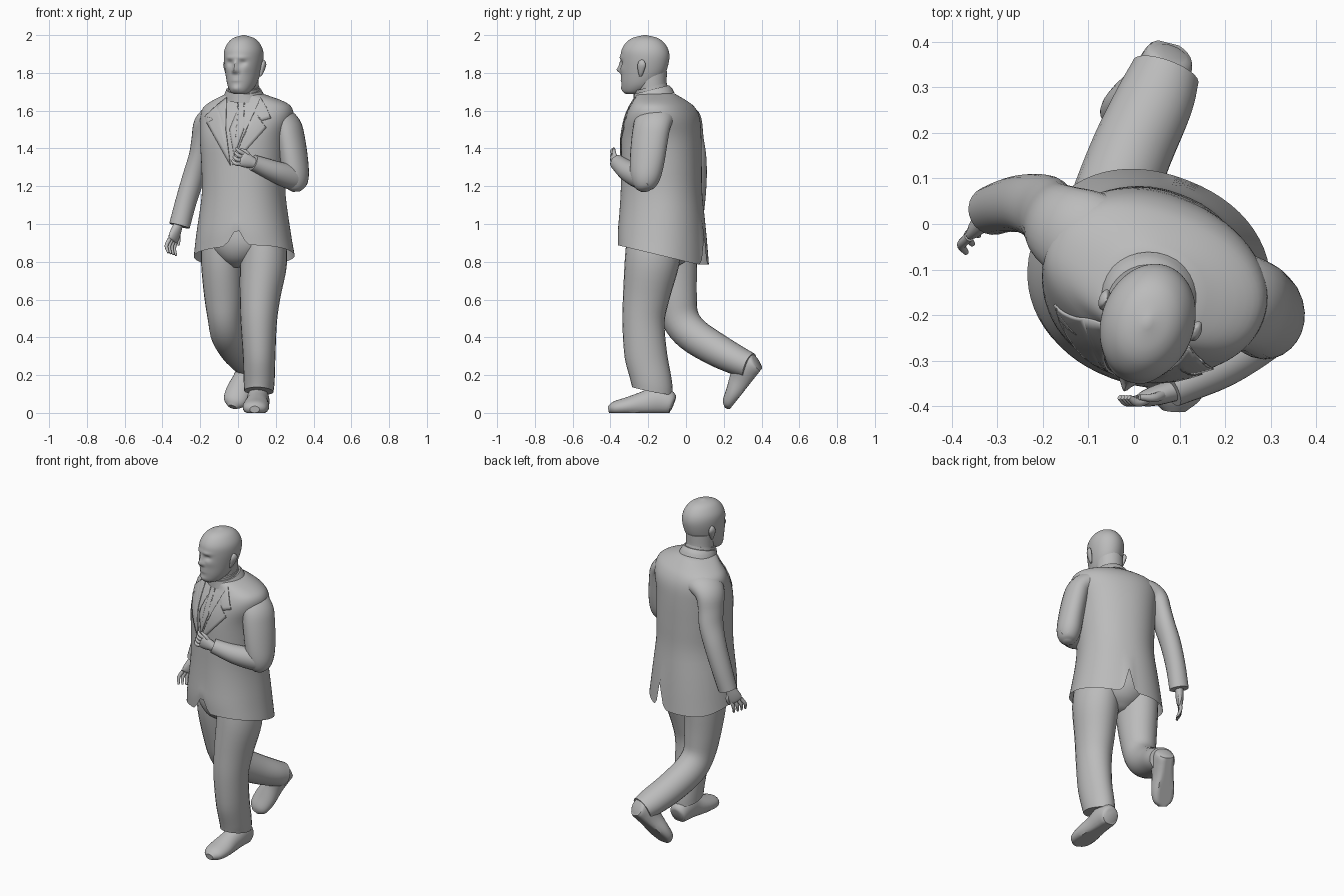
import bpy, bmesh, math
from mathutils import Vector, Matrix
from mathutils.bvhtree import BVHTree

cube = bpy.data.objects.get("Cube")
if cube:
    bpy.data.objects.remove(cube, do_unlink=True)

grey = bpy.data.materials.new("plain_grey")
grey.use_nodes = True
grey.diffuse_color = (0.5, 0.5, 0.5, 1)
grey.node_tree.nodes["Principled BSDF"].inputs["Base Color"].default_value = (0.5, 0.5, 0.5, 1)

TURN = math.radians(-21)                     # the body twists towards its right
SIDE = Vector((math.cos(TURN), math.sin(TURN), 0))
DEPTH = Vector((-math.sin(TURN), math.cos(TURN), 0))
UP = Vector((0, 0, 1))


def finish(name, bm, angle=45):
    bmesh.ops.recalc_face_normals(bm, faces=bm.faces)
    mesh = bpy.data.meshes.new(name)
    bm.to_mesh(mesh)
    bm.free()
    mesh.materials.append(grey)
    ob = bpy.data.objects.new(name, mesh)
    bpy.context.collection.objects.link(ob)
    bpy.ops.object.select_all(action='DESELECT')
    ob.select_set(True)
    bpy.context.view_layer.objects.active = ob
    bpy.ops.object.shade_smooth_by_angle(angle=math.radians(angle))
    return ob


def smooth_path(rows, steps):
    """Catmull-Rom through the section rows (centre and two radii)."""
    rows = [Vector(r) for r in rows]
    rows = [rows[0] * 2 - rows[1]] + rows + [rows[-1] * 2 - rows[-2]]
    out = []
    for a, b, c, d in zip(rows, rows[1:], rows[2:], rows[3:]):
        for k in range(steps):
            t = k / steps
            out.append((b * 2 + (c - a) * t + (a * 2 - b * 5 + c * 4 - d) * t * t
                        + (b * 3 - a - c * 3 + d) * t ** 3) / 2)
    return out + [rows[-2]]


def loft(name, rows, u=(1, 0, 0), flat=False, segs=24, steps=4, power=1.0,
         shape=None, caps=(True, True), matrix=None, angle=45):
    """Skin oval sections; shape(co, phi) may adjust each point."""
    bm = bmesh.new()
    path = smooth_path(rows, steps)
    rings = []
    for i, p in enumerate(path):
        centre = Vector(p[:3])
        ahead = Vector(path[min(i + 1, len(path) - 1)][:3])
        tangent = UP if flat else (ahead - Vector(path[max(i - 1, 0)][:3])).normalized()
        side = Vector(u)
        side = (side - tangent * side.dot(tangent)).normalized()
        depth = tangent.cross(side)
        ring = []
        for k in range(segs):
            phi = math.tau * k / segs
            c, s = math.cos(phi), math.sin(phi)
            c = math.copysign(abs(c) ** power, c)
            s = math.copysign(abs(s) ** power, s)
            co = centre + side * max(p[3], .001) * c + depth * max(p[4], .001) * s
            if shape:
                co = shape(co, phi)
            ring.append(bm.verts.new(matrix @ co if matrix else co))
        rings.append(ring)
    for r, q in zip(rings, rings[1:]):
        for k in range(segs):
            j = (k + 1) % segs
            bm.faces.new((r[k], r[j], q[j], q[k]))
    if caps[0]:
        bm.faces.new(rings[0][::-1])
    if caps[1]:
        bm.faces.new(rings[-1])
    return finish(name, bm, angle)


# Jacket: open at the hem, with a front notch and a back vent
def hem_cut(co, phi):
    if co.z < 1.05:
        hem = max(.785, .83 - .24 * (co.y + .12))
        hem += .1 * max(0, 1 - abs(phi - 1.5 * math.pi - .15) / .2)
        hem += .15 * max(0, 1 - abs(phi - .5 * math.pi) / .12)
        co.z = hem + (co.z - .84) / .21 * (1.05 - hem)
    return co


jacket = loft("jacket", [
    (.033, -.12, .84, .268, .232), (.03, -.125, .95, .25, .228),
    (.03, -.13, 1.15, .22, .212), (.03, -.13, 1.3, .222, .208),
    (.03, -.13, 1.45, .232, .204), (.045, -.125, 1.55, .25, .186),
    (.05, -.125, 1.61, .245, .16), (.05, -.135, 1.648, .2, .132),
    (.035, -.16, 1.69, .095, .1)],
    u=SIDE, flat=True, segs=64, power=.92, shape=hem_cut, caps=(False, True))
chest = BVHTree.FromPolygons([v.co for v in jacket.data.vertices],
                             [p.vertices[:] for p in jacket.data.polygons])


# Thin cloth plates laid over the jacket front
def plate(name, outline, lift):
    bm = bmesh.new()
    bm.faces.new([bm.verts.new((x, -1, z)) for x, z in outline])
    bmesh.ops.triangulate(bm, faces=bm.faces)
    bmesh.ops.subdivide_edges(bm, edges=bm.edges, cuts=6, use_grid_fill=True)
    lost = []
    for v in bm.verts:
        hit = chest.ray_cast(v.co, Vector((0, 1, 0)))[0]
        if hit:
            v.co = hit + Vector((0, -lift, 0))
        else:
            lost.append(v)
    bmesh.ops.delete(bm, geom=lost, context='VERTS')
    ob = finish(name, bm)
    mod = ob.modifiers.new("thickness", 'SOLIDIFY')
    mod.thickness, mod.offset = .005, 0


plate("right_lapel", [(-.06, 1.67), (-.11, 1.63), (-.175, 1.57), (-.125, 1.555),
                      (-.165, 1.535), (-.04, 1.31), (-.065, 1.5)], .005)
plate("left_lapel", [(.12, 1.67), (.15, 1.62), (.175, 1.56), (.12, 1.545),
                     (.15, 1.51), (-.03, 1.31), (.03, 1.47), (.09, 1.6)], .005)
plate("tie", [(.0, 1.66), (.035, 1.66), (.03, 1.62), (.03, 1.5), (-.02, 1.36),
              (-.045, 1.5), (.005, 1.62)], .004)


# Collar and neck
def collar_tilt(co, phi):
    co.z += (co.y + .18) * .25
    return co


loft("jacket_collar", [(.035, -.17, 1.665, .112, .108), (.032, -.175, 1.69, .102, .102),
                       (.03, -.183, 1.712, .092, .094)],
     u=SIDE, flat=True, segs=32, shape=collar_tilt, angle=30)
loft("shirt_collar", [(.03, -.175, 1.66, .085, .09), (.03, -.188, 1.728, .083, .086)],
     u=SIDE, flat=True, segs=32, shape=collar_tilt, angle=30)
loft("neck", [(.03, -.15, 1.62, .078, .085), (.03, -.18, 1.72, .078, .08),
              (.03, -.185, 1.81, .08, .085)], u=SIDE, flat=True, segs=32)

# Head with sculpted face: x, z, width, height, push
FACE = [(0, 1.815, .014, .016, .026), (0, 1.845, .011, .022, .014),
        (0, 1.766, .026, .011, .006), (0, 1.768, .026, .003, -.004),
        (0, 1.716, .026, .016, .008), (0, 1.885, .05, .014, .004)]
for s in (-1, 1):
    FACE += [(s * .036, 1.853, .018, .012, -.012), (s * .036, 1.88, .024, .009, .005),
             (s * .016, 1.808, .008, .009, .006), (s * .05, 1.82, .02, .02, .004)]


def face(co, phi):
    if phi > math.pi:
        co.y -= sum(p * math.exp(-((co.x - x) / w) ** 2 - ((co.z - z) / h) ** 2)
                    for x, z, w, h, p in FACE)
    return co


head_at = Matrix.Translation((.03, -.217, 0)) @ Matrix.Rotation(math.radians(-19), 4, 'Z')
loft("head", [(0, -.065, 1.688, .03, .04), (0, -.055, 1.702, .052, .065),
              (0, -.03, 1.74, .074, .098), (0, -.01, 1.8, .09, .121),
              (0, 0, 1.87, .101, .131), (0, 0, 1.92, .099, .127),
              (0, 0, 1.96, .08, .103), (0, 0, 1.985, .052, .067), (0, 0, 2, .006, .008)],
     flat=True, segs=96, steps=8, shape=face, matrix=head_at, angle=60)
for s, name in ((-1, "right_ear"), (1, "left_ear")):
    loft(name, [(s * .09, .005, 1.78, .004, .006), (s * .096, .01, 1.80, .01, .014),
                (s * .106, .017, 1.838, .012, .023), (s * .107, .018, 1.86, .008, .016),
                (s * .103, .018, 1.87, .002, .004)],
         flat=True, segs=16, matrix=head_at)

# Sleeves run out of the shoulders and hang down; the left one bends at the elbow
loft("right_sleeve", [(-.05, -.06, 1.57, .115, .072), (-.12, -.025, 1.568, .105, .066),
                      (-.168, 0, 1.53, .09, .062), (-.185, .018, 1.45, .078, .058),
                      (-.2, .035, 1.36, .074, .058), (-.235, .045, 1.25, .066, .058),
                      (-.275, .042, 1.12, .06, .056), (-.31, .03, .99, .054, .056)], u=DEPTH)
loft("left_sleeve_upper", [(.14, -.145, 1.562, .115, .078), (.21, -.165, 1.558, .11, .072),
                           (.262, -.18, 1.52, .102, .068), (.28, -.192, 1.45, .1, .07),
                           (.297, -.205, 1.34, .095, .07), (.305, -.215, 1.25, .082, .068),
                           (.308, -.22, 1.195, .055, .05), (.31, -.22, 1.172, .02, .02)], u=DEPTH)
loft("left_sleeve_lower", [(.36, -.185, 1.225, .025, .025), (.33, -.2, 1.232, .055, .055),
                           (.28, -.24, 1.248, .062, .066), (.19, -.305, 1.28, .056, .056),
                           (.08, -.362, 1.325, .042, .042)], u=DEPTH)


# Hands: palm, four curled fingers and a thumb
def hand(side, wrist, knuckle, spread, curl, length):
    wrist, knuckle, spread, curl = map(Vector, (wrist, knuckle, spread, curl))
    aim = (knuckle - wrist).normalized()
    middle = wrist.lerp(knuckle, .6)
    loft(side + "_palm", [(*wrist, .026, .024), (*middle, .038, .022),
                          (*knuckle, .038, .016), (*(knuckle + aim * .01), .02, .006)],
         u=spread, segs=16)

    def digit(name, a, b, c):
        loft(name, [(*a, .011, .011), (*b, .01, .01), (*c, .006, .006)], u=spread, segs=10)

    for i in range(4):
        root = knuckle + spread * (i - 1.5) * .019
        bend = root + aim * length + spread * (i - 1.5) * .004
        digit(f"{side}_finger_{i + 1}", root, bend,
              bend + (aim * .5 + curl).normalized() * length)
    root = wrist.lerp(knuckle, .45) - spread * .022
    digit(side + "_thumb", root, root + aim * .03 - spread * .02,
          root + aim * .06 - spread * .02 + curl * .015)


hand("right", (-.315, .025, 1.0), (-.345, -.005, .915), (-.6, -.8, .2), (.5, -.4, -.8), .042)
hand("left", (.09, -.365, 1.32), (.02, -.385, 1.345), (-.3, 0, -.95), (-.3, .6, .5), .026)


# Trousers: the planted leg's cuff dips towards the heel
def cuff_tilt(co, phi):
    co.z -= max(0, .3 - co.z) * (co.y + .18) * 1.6
    return co


loft("trouser_seat", [(.02, -.12, 1.02, .19, .17), (.025, -.12, .9, .2, .175),
                      (.02, -.12, .82, .13, .14), (.01, -.12, .77, .05, .07)],
     u=SIDE, flat=True, segs=32)
loft("left_trouser_leg", [(.135, -.16, .95, .115, .15), (.135, -.18, .8, .125, .145),
                          (.117, -.21, .62, .108, .124), (.11, -.225, .48, .096, .112),
                          (.112, -.212, .3, .086, .113), (.112, -.185, .17, .082, .112),
                          (.11, -.178, .115, .078, .108)], shape=cuff_tilt)
loft("right_trouser_leg", [(-.08, -.08, .95, .115, .14), (-.084, -.075, .8, .112, .135),
                           (-.077, -.055, .62, .102, .113), (-.07, -.03, .5, .09, .1),
                           (-.052, .035, .415, .092, .094), (-.005, .16, .335, .09, .088),
                           (.045, .27, .278, .086, .078), (.07, .335, .25, .076, .07)])

# Shoes: heel at the origin, toe towards -y
SHOE = [(0, 0, .045, .035, .035), (0, -.015, .05, .054, .062), (0, -.08, .065, .06, .078),
        (0, -.15, .05, .06, .066), (0, -.24, .034, .07, .05), (0, -.31, .024, .06, .038),
        (0, -.345, .018, .026, .018)]


def sole(co, phi):
    co.z = max(co.z, 0)
    return co


def shoe(name, heel, toe, up):
    heel, toe, up = Vector(heel), Vector(toe), Vector(up)
    back = (heel - toe).normalized()
    up = (up - back * up.dot(back)).normalized()
    across = back.cross(up)
    grow = (heel - toe).length / .345
    frame = Matrix((across, back * grow, up)).transposed().to_4x4()
    loft(name, SHOE, shape=sole, matrix=Matrix.Translation(heel) @ frame, angle=40)


shoe("left_shoe", (.112, -.067, 0), (.088, -.41, 0), (0, 0, 1))
shoe("right_shoe", (.083, .41, .245), (-.03, .232, .02), (0, -.77, .64))
